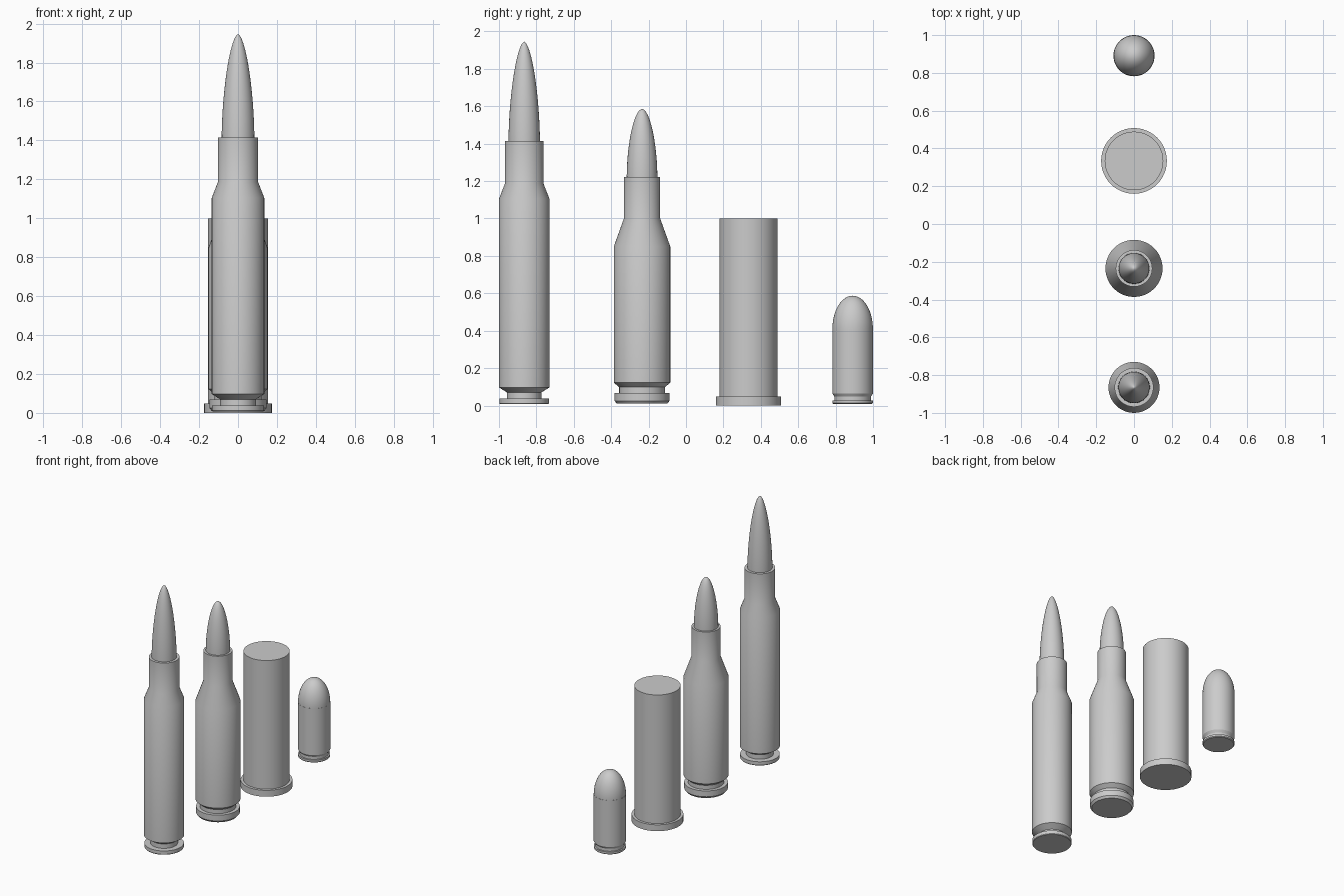
import bpy, bmesh, math

if "Cube" in bpy.data.objects:
    bpy.data.objects.remove(bpy.data.objects["Cube"])

SIDES = 48


def lathe(name, y, profile):
    """Revolve (radius, z) points around a vertical axis at the given y."""
    bm = bmesh.new()
    rings = []
    for r, z in profile:
        if r == 0:
            rings.append([bm.verts.new((0, 0, z))])
        else:
            rings.append([bm.verts.new((r * math.cos(2 * math.pi * i / SIDES),
                                        r * math.sin(2 * math.pi * i / SIDES), z))
                          for i in range(SIDES)])
    for a, b in zip(rings, rings[1:]):
        for i in range(SIDES):
            j = (i + 1) % SIDES
            if len(a) == 1:
                bm.faces.new((a[0], b[j], b[i]))
            elif len(b) == 1:
                bm.faces.new((a[i], a[j], b[0]))
            else:
                bm.faces.new((a[i], a[j], b[j], b[i]))
    bmesh.ops.recalc_face_normals(bm, faces=bm.faces)
    mesh = bpy.data.meshes.new(name)
    bm.to_mesh(mesh)
    bm.free()
    obj = bpy.data.objects.new(name, mesh)
    obj.location.y = y
    bpy.context.collection.objects.link(obj)
    bpy.ops.object.select_all(action='DESELECT')
    obj.select_set(True)
    bpy.context.view_layer.objects.active = obj
    bpy.ops.object.shade_smooth_by_angle(angle=math.radians(25))
    return obj


def ogive(radius, z0, z1, p, q, steps=20):
    """Rounded nose profile from a flat base at z0 to a tip at z1."""
    pts = [(0, z0 - 0.03), (radius, z0 - 0.03)]
    for i in range(steps):
        t = math.sin(i / steps * math.pi / 2)
        pts.append((radius * (1 - t ** p) ** q, z0 + (z1 - z0) * t))
    return pts + [(0, z1)]


# Tall round
lathe("tall_case", -0.865, [
    (0, 0.008), (0.130, 0.008), (0.133, 0.012), (0.133, 0.037), (0.092, 0.037),
    (0.092, 0.07), (0.135, 0.097), (0.135, 1.105), (0.103, 1.187),
    (0.103, 1.415), (0, 1.415)])
lathe("tall_tip", -0.865, ogive(0.084, 1.415, 1.945, 1.7, 0.58))

# Medium round
lathe("medium_case", -0.235, [
    (0, 0.01), (0.135, 0.01), (0.147, 0.025), (0.147, 0.068), (0.122, 0.068),
    (0.122, 0.098), (0.151, 0.122), (0.151, 0.85), (0.097, 1.0),
    (0.097, 1.222), (0, 1.222)])
lathe("medium_tip", -0.235, ogive(0.082, 1.222, 1.585, 1.8, 0.53))

# Straight shell with a flat top and rim
lathe("shell", 0.334, [
    (0, 0), (0.174, 0), (0.174, 0.047), (0.155, 0.047), (0.155, 1.0), (0, 1.0)])

# Small round
lathe("small_case", 0.891, [
    (0, 0.008), (0.103, 0.008), (0.108, 0.013), (0.108, 0.028), (0.097, 0.028),
    (0.097, 0.047), (0.109, 0.065), (0.109, 0.41), (0, 0.41)])
lathe("small_tip", 0.891, ogive(0.108, 0.41, 0.587, 2.0, 0.5))
